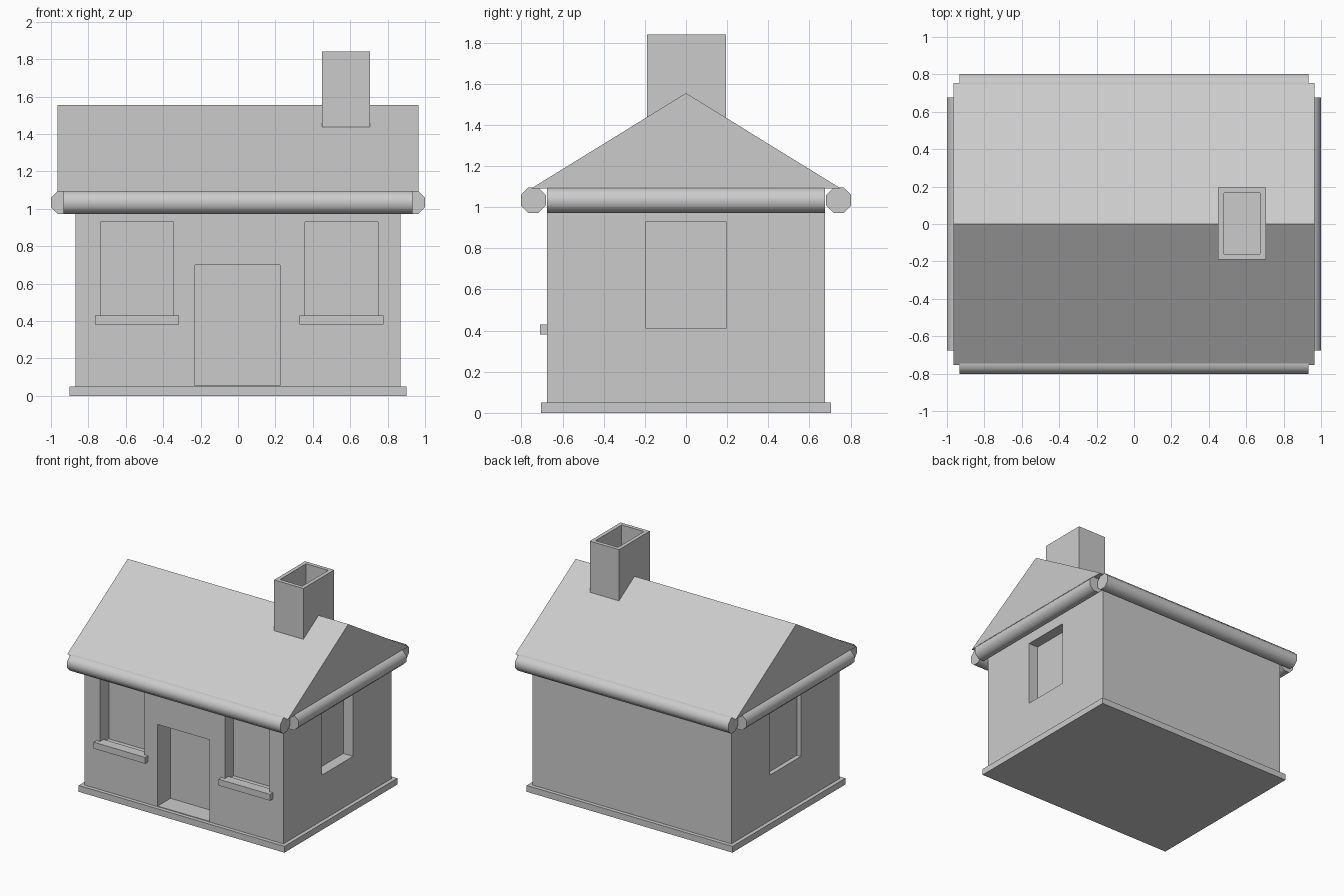
import bpy
import bmesh
import math
from mathutils import Matrix

default = bpy.data.objects.get("Cube")
if default:
    bpy.data.objects.remove(default, do_unlink=True)

grey = bpy.data.materials.new("plain_grey")
grey.use_nodes = True
grey.diffuse_color = (0.6, 0.6, 0.6, 1)
grey.node_tree.nodes["Principled BSDF"].inputs["Base Color"].default_value = (0.6, 0.6, 0.6, 1)


def add_object(name, bm):
    bmesh.ops.recalc_face_normals(bm, faces=bm.faces)
    mesh = bpy.data.meshes.new(name)
    bm.to_mesh(mesh)
    bm.free()
    mesh.materials.append(grey)
    obj = bpy.data.objects.new(name, mesh)
    bpy.context.collection.objects.link(obj)
    return obj


def box(name, x, y, z):
    """Box spanning the given (low, high) ranges."""
    bm = bmesh.new()
    bmesh.ops.create_cube(bm, size=1)
    for v in bm.verts:
        v.co = [r[1] if c > 0 else r[0] for c, r in zip(v.co, (x, y, z))]
    return add_object(name, bm)


def activate(obj):
    bpy.ops.object.select_all(action='DESELECT')
    obj.select_set(True)
    bpy.context.view_layer.objects.active = obj


def cut(target, x, y, z):
    """Carve a box-shaped recess out of the target."""
    cutter = box("cutter", x, y, z)
    cutter.hide_render = True
    mod = target.modifiers.new("recess", 'BOOLEAN')
    mod.operation = 'DIFFERENCE'
    mod.solver = 'EXACT'
    mod.object = cutter
    activate(target)
    bpy.ops.object.modifier_apply(modifier=mod.name)
    bpy.data.objects.remove(cutter, do_unlink=True)


def gutter(name, centre, length, axis):
    """Eight-sided round bar lying along x or y."""
    bm = bmesh.new()
    bmesh.ops.create_cone(bm, cap_ends=True, segments=8, radius1=0.066,
                          radius2=0.066, depth=length,
                          matrix=Matrix.Rotation(math.radians(22.5), 4, 'Z'))
    turn = Matrix.Rotation(math.pi / 2, 4, 'Y' if axis == 'X' else 'X')
    bmesh.ops.transform(bm, verts=bm.verts, matrix=Matrix.Translation(centre) @ turn)
    obj = add_object(name, bm)
    activate(obj)
    bpy.ops.object.shade_smooth_by_angle(angle=math.radians(50))


# Base and walls
WALL_X, WALL_Y, EAVE = 0.87, 0.675, 1.09
box("base_slab", (-0.9, 0.9), (-0.705, 0.705), (0, 0.05))
walls = box("walls", (-WALL_X, WALL_X), (-WALL_Y, WALL_Y), (0.05, EAVE))

# Door recess
cut(walls, (-0.23, 0.225), (-0.8, -WALL_Y + 0.16), (0.055, 0.70))

# Front windows with sills
for side, x in (("right", -0.54), ("left", 0.553)):
    cut(walls, (x - 0.195, x + 0.195), (-0.8, -WALL_Y + 0.11), (0.41, 0.93))
    box(side + "_window_sill", (x - 0.225, x + 0.225), (-0.71, -0.63), (0.38, 0.43))

# Side windows, the left one set deeper
cut(walls, (WALL_X - 0.085, 1), (-0.195, 0.195), (0.41, 0.93))
cut(walls, (-1, -WALL_X + 0.035), (-0.195, 0.195), (0.41, 0.93))

# Gabled roof
bm = bmesh.new()
profile = ((-0.755, EAVE), (0.755, EAVE), (0, 1.555))
gable = bm.faces.new([bm.verts.new((-0.965, y, z)) for y, z in profile])
ext = bmesh.ops.extrude_face_region(bm, geom=[gable], use_keep_orig=True)
for v in ext["geom"]:
    if isinstance(v, bmesh.types.BMVert):
        v.co.x = 0.965
add_object("roof", bm)

# Hollow chimney
chimney = box("chimney", (0.45, 0.705), (-0.19, 0.195), (1.3, 1.84))
cut(chimney, (0.48, 0.675), (-0.16, 0.165), (1.58, 2))

# Gutters round the eaves
for name, s in (("front", -1), ("back", 1)):
    gutter(name + "_gutter", (0, s * 0.742, 1.034), 1.865, 'X')
for name, s in (("right", -1), ("left", 1)):
    gutter(name + "_gutter", (s * 0.939, 0, 1.034), 1.35, 'Y')
